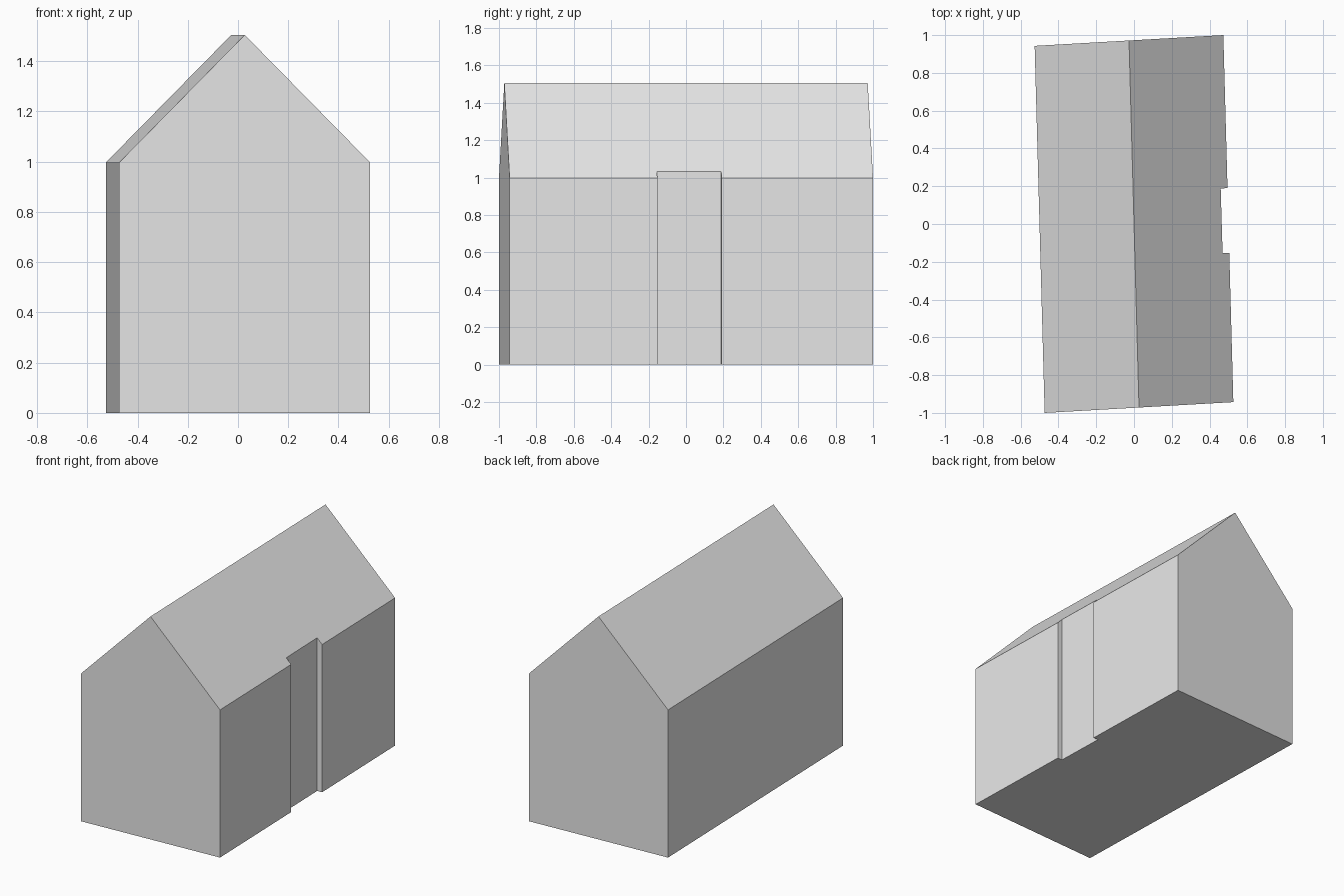
import bpy
import bmesh

if "Cube" in bpy.data.objects:
    bpy.data.objects.remove(bpy.data.objects["Cube"], do_unlink=True)

EAVE, RIDGE = 0.997, 1.505


def loft(name, start, end):
    """Closed solid between two matching outlines."""
    bm = bmesh.new()
    a = [bm.verts.new(p) for p in start]
    b = [bm.verts.new(p) for p in end]
    bm.faces.new(a)
    bm.faces.new(b[::-1])
    for i in range(len(a)):
        j = (i + 1) % len(a)
        bm.faces.new((a[i], b[i], b[j], a[j]))
    bmesh.ops.recalc_face_normals(bm, faces=bm.faces)
    mesh = bpy.data.meshes.new(name)
    bm.to_mesh(mesh)
    bm.free()
    obj = bpy.data.objects.new(name, mesh)
    bpy.context.collection.objects.link(obj)
    return obj


def gable(left, right):
    """Five-sided end wall between two ground corners."""
    (lx, ly), (rx, ry) = left, right
    return [(lx, ly, 0), (rx, ry, 0), (rx, ry, EAVE),
            ((lx + rx) / 2, (ly + ry) / 2, RIDGE), (lx, ly, EAVE)]


grey = bpy.data.materials.new("plain grey")
grey.use_nodes = True
colour = (0.8, 0.8, 0.8, 1)
grey.diffuse_color = colour
grey.node_tree.nodes["Principled BSDF"].inputs["Base Color"].default_value = colour

# House body, slightly skewed in plan
house = loft("house_body",
             gable((-0.473, -1.0), (0.526, -0.943)),
             gable((-0.526, 0.943), (0.473, 1.0)))
house.data.materials.append(grey)

# Shallow full-height doorway recess in the left wall
plan = [(0.469, -0.155), (0.7, -0.143), (0.7, 0.203), (0.459, 0.188)]
cutter = loft("doorway_cutter",
              [(x, y, -0.2) for x, y in plan],
              [(x, y, 1.4) for x, y in plan])
cutter.hide_render = True
cut = house.modifiers.new("doorway", "BOOLEAN")
cut.operation = "DIFFERENCE"
cut.solver = "EXACT"
cut.object = cutter

# Bake the cut and discard the helper
graph = bpy.context.evaluated_depsgraph_get()
baked = bpy.data.meshes.new_from_object(house.evaluated_get(graph))
house.modifiers.clear()
house.data = baked
bpy.data.objects.remove(cutter, do_unlink=True)
